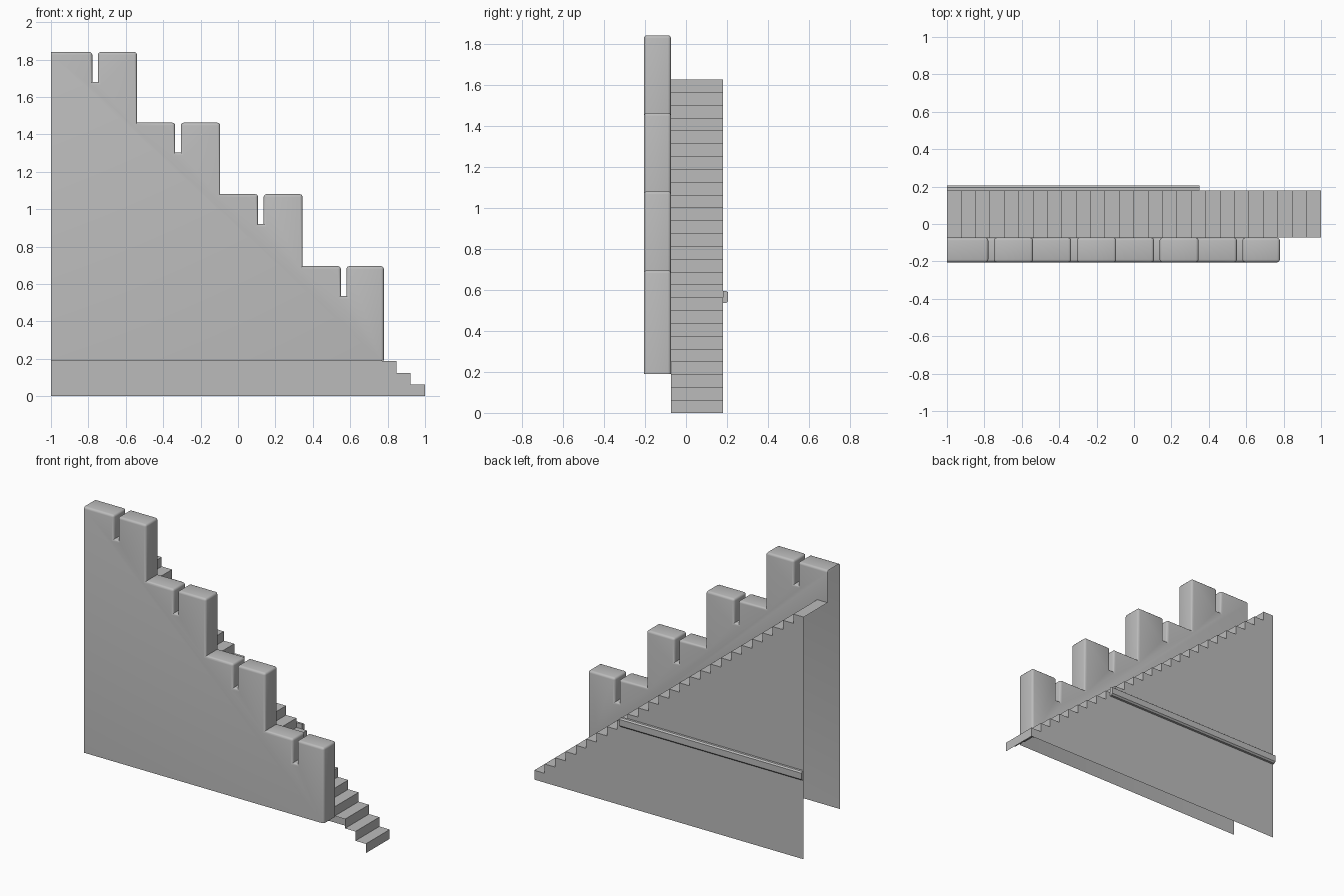
import bpy, bmesh, math
from mathutils import Vector

cube = bpy.data.objects.get("Cube")
if cube:
    bpy.data.objects.remove(cube, do_unlink=True)

# Single stone colour
stone = bpy.data.materials.new("stone_grey")
stone.use_nodes = True
stone.diffuse_color = (0.5, 0.5, 0.5, 1)
stone.node_tree.nodes["Principled BSDF"].inputs["Base Color"].default_value = stone.diffuse_color


def finish(bm, name, smooth=False):
    mesh = bpy.data.meshes.new(name)
    bm.to_mesh(mesh)
    bm.free()
    mesh.materials.append(stone)
    ob = bpy.data.objects.new(name, mesh)
    bpy.context.scene.collection.objects.link(ob)
    if smooth:
        bpy.ops.object.select_all(action='DESELECT')
        ob.select_set(True)
        bpy.context.view_layer.objects.active = ob
        bpy.ops.object.shade_smooth_by_angle(angle=math.radians(40))
    return ob


STEPS = 26
RUN, RISE = 2 / STEPS, 1.625 / STEPS
FRONT, MID, BACK = -0.205, -0.073, 0.18
BASE = 0.19

# Stepped parapet outline: four merlons, each with a narrow slot
outline = [(-1, BASE)]
lefts = [-1, -0.54, -0.095, 0.345, 0.78]
for i, top in enumerate((1.84, 1.462, 1.08, 0.695)):
    slot = 0.55 - 0.443 * (3 - i)
    outline += [(lefts[i], top), (slot, top), (slot, top - 0.16),
                (slot + 0.03, top - 0.16), (slot + 0.03, top), (lefts[i + 1], top)]
outline.append((0.78, BASE))

bm = bmesh.new()
face = bm.faces.new([bm.verts.new((x, FRONT, z)) for x, z in outline])
ext = bmesh.ops.extrude_face_region(bm, geom=[face], use_keep_orig=True)
bmesh.ops.translate(bm, vec=(0, MID - FRONT, 0),
                    verts=[g for g in ext["geom"] if isinstance(g, bmesh.types.BMVert)])
bmesh.ops.recalc_face_normals(bm, faces=bm.faces)

# The shell is open underneath and at its tall end
bm.normal_update()
open_faces = [f for f in bm.faces if f.normal.z < -0.9
              or (f.normal.x < -0.9 and f.calc_center_median().x < -0.99)]
bmesh.ops.delete(bm, geom=open_faces, context='FACES')

# Round the convex edges
rounded = [e for e in bm.edges if len(e.link_faces) == 2
           and e.is_convex and e.calc_face_angle(0) > 0.5]
bmesh.ops.bevel(bm, geom=rounded, offset=0.018, offset_type='OFFSET', segments=3,
                profile=0.5, affect='EDGES', clamp_overlap=True)

# The rear skin stops at the stair line
bm.normal_update()
slope = Vector((RISE, 0, RUN)).normalized()
rear = [f for f in bm.faces if f.normal.y > 0.99]
geom = set(rear)
for f in rear:
    geom.update(f.edges)
    geom.update(f.verts)
bmesh.ops.bisect_plane(bm, geom=list(geom), plane_co=(1, 0, 0), plane_no=slope)
bm.normal_update()
below = [f for f in bm.faces if f.normal.y > 0.99
         and all((v.co - Vector((1, 0, 0))).dot(slope) < 0.001 for v in f.verts)]
bmesh.ops.delete(bm, geom=below, context='FACES')
finish(bm, "parapet_wall", smooth=True)

# Stair treads and risers as a folded strip
zigzag = [(1, 0)]
for i in range(STEPS):
    x, z = 1 - i * RUN, (i + 1) * RISE
    zigzag += [(x, z), (x - RUN, z)]
bm = bmesh.new()
rows = [[bm.verts.new((x, y, z)) for x, z in zigzag] for y in (MID, BACK)]
for i in range(len(zigzag) - 1):
    bm.faces.new((rows[0][i], rows[1][i], rows[1][i + 1], rows[0][i + 1]))
finish(bm, "stair_steps")

# Rear wall under the stair, one column per step
bm = bmesh.new()
for i in range(STEPS):
    x, z = 1 - i * RUN, (i + 1) * RISE
    bm.faces.new([bm.verts.new((px, BACK, pz))
                  for px, pz in ((x, 0), (x - RUN, 0), (x - RUN, z), (x, z))])
bmesh.ops.remove_doubles(bm, verts=bm.verts, dist=0.0001)
bmesh.ops.dissolve_limit(bm, angle_limit=0.01, verts=bm.verts, edges=bm.edges)
finish(bm, "stair_rear_wall")

# Ledge along the rear wall with chamfered outer edges
profile = [(BACK, 0.535), (0.195, 0.535), (0.205, 0.545), (0.205, 0.587), (0.195, 0.595), (BACK, 0.595)]
bm = bmesh.new()
face = bm.faces.new([bm.verts.new((-1, y, z)) for y, z in profile])
ext = bmesh.ops.extrude_face_region(bm, geom=[face], use_keep_orig=True)
bmesh.ops.translate(bm, vec=(1.35, 0, 0),
                    verts=[g for g in ext["geom"] if isinstance(g, bmesh.types.BMVert)])
bmesh.ops.recalc_face_normals(bm, faces=bm.faces)
finish(bm, "rear_ledge")
